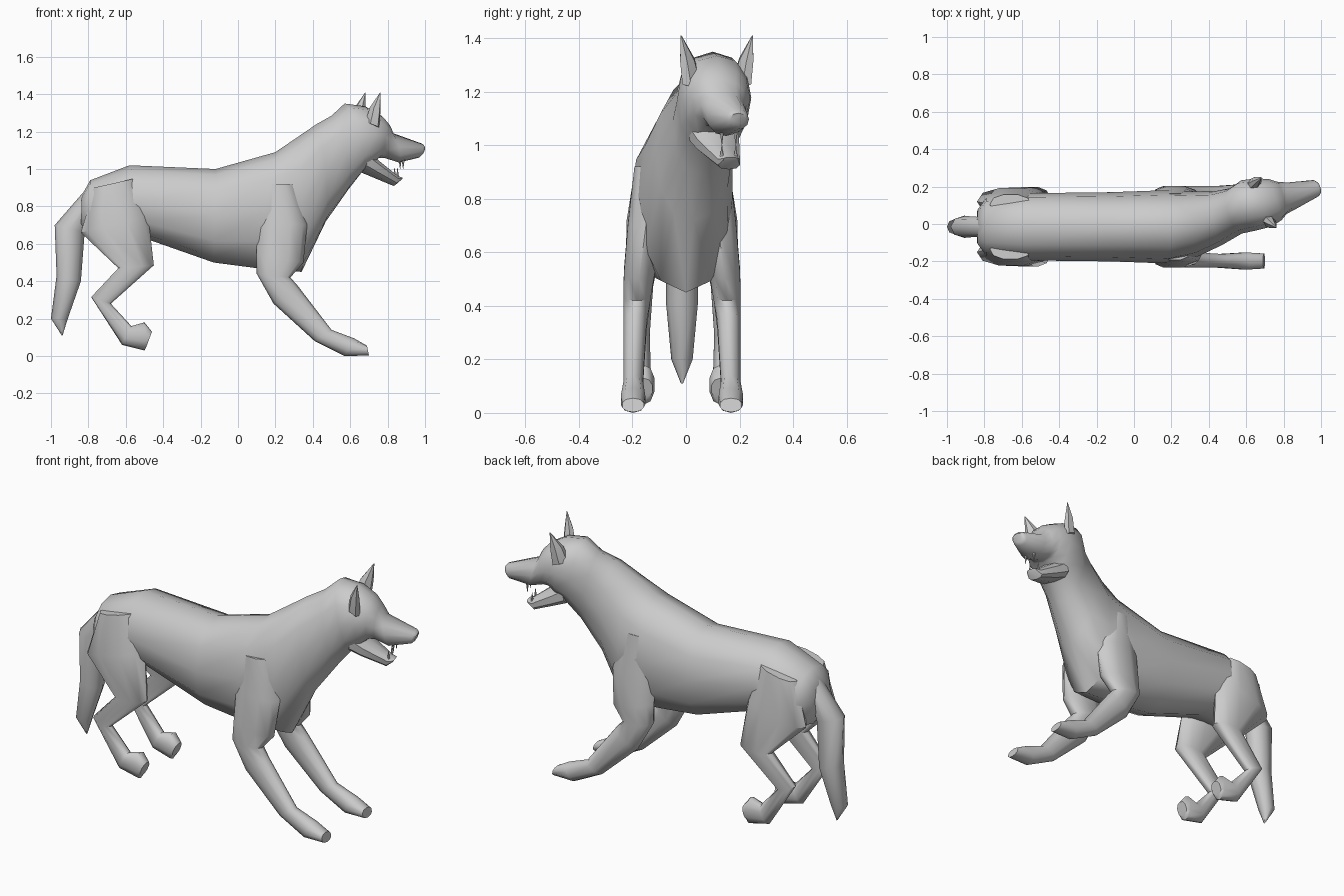
import bpy, bmesh, math

Y0 = -0.015  # body mid-plane


def loft(name, rings, sides=12, yaw=0.0, p=0.9, angle=50):
    """Each ring: (x, z) of one edge, (x, z) of the opposite edge, y centre, half width[, yaw]."""
    bm = bmesh.new()
    loops = []
    for r in rings:
        (ax, az), (bx, bz), y, hw = r[:4]
        w = math.radians(r[4] if len(r) > 4 else yaw)
        loop = []
        for i in range(sides):
            t = 2 * math.pi * i / sides
            c, s = (math.copysign(abs(v) ** p, v) if abs(v) > 1e-6 else 0.0
                    for v in (math.cos(t), math.sin(t)))
            k = (1 + c) / 2
            loop.append(bm.verts.new((bx + (ax - bx) * k - math.sin(w) * hw * s,
                                      y + math.cos(w) * hw * s,
                                      bz + (az - bz) * k)))
        loops.append(loop)
    for a, b in zip(loops, loops[1:]):
        for i in range(sides):
            j = (i + 1) % sides
            bm.faces.new((a[i], a[j], b[j], b[i]))
    bm.faces.new(loops[0])
    bm.faces.new(loops[-1])
    bmesh.ops.recalc_face_normals(bm, faces=bm.faces)
    me = bpy.data.meshes.new(name)
    bm.to_mesh(me)
    bm.free()
    ob = bpy.data.objects.new(name, me)
    bpy.context.collection.objects.link(ob)
    bpy.ops.object.select_all(action='DESELECT')
    ob.select_set(True)
    bpy.context.view_layer.objects.active = ob
    bpy.ops.object.shade_smooth_by_angle(angle=math.radians(angle))
    return ob


# Torso, neck, skull and upper jaw in one skin, head turned to the left
loft("body_and_head", [
    ((-0.835, 0.86), (-0.84, 0.70), Y0, 0.09),
    ((-0.79, 0.94), (-0.79, 0.62), Y0, 0.155),
    ((-0.58, 1.02), (-0.50, 0.63), Y0, 0.18),
    ((-0.12, 1.00), (-0.13, 0.50), Y0, 0.185),
    ((0.20, 1.09), (0.10, 0.47), Y0, 0.195),
    ((0.31, 1.165), (0.34, 0.45), 0.0, 0.175, 5),
    ((0.42, 1.24), (0.47, 0.72), 0.03, 0.145, 10),
    ((0.50, 1.285), (0.59, 0.89), 0.07, 0.125, 15),
    ((0.57, 1.35), (0.66, 0.98), 0.10, 0.14, 17),
    ((0.68, 1.335), (0.71, 1.02), 0.115, 0.135, 17),
    ((0.76, 1.29), (0.75, 1.06), 0.13, 0.115, 17),
    ((0.80, 1.245), (0.78, 1.06), 0.14, 0.09, 17),
    ((0.82, 1.195), (0.86, 1.035), 0.15, 0.075, 17),
    ((0.985, 1.135), (0.965, 1.06), 0.192, 0.045, 17),
    ((0.997, 1.12), (0.98, 1.075), 0.195, 0.03, 17),
])

# Open lower jaw
loft("lower_jaw", [
    ((0.68, 1.10), (0.65, 0.985), 0.105, 0.10),
    ((0.74, 1.05), (0.71, 0.96), 0.12, 0.085),
    ((0.85, 0.965), (0.83, 0.91), 0.16, 0.045),
    ((0.875, 0.955), (0.865, 0.94), 0.167, 0.03),
], sides=10, yaw=17, p=0.75, angle=35)

# Fangs: upper pair points down, lower pair points up
for side in (-1, 1):
    y = 0.16 + side * 0.026
    x = -side * 0.008
    for name, fx, base, tip in (("upper_fang", 0.875, 1.05, 1.0),
                                ("lower_fang", 0.845, 0.955, 1.005)):
        loft(name, [((x + fx + 0.008, base), (x + fx - 0.008, base), y, 0.008),
                    ((x + fx + 0.001, tip), (x + fx - 0.001, tip), y, 0.001)], sides=6)

# Pointed ears, the left one set back by the head turn
for name, dx, yc, s in (("right_ear", 0, 0, 1), ("left_ear", -0.08, 0.23, -1)):
    loft(name, [
        ((0.755 + dx, 1.22), (0.68 + dx, 1.25), yc + s * 0.02, 0.04),
        ((0.762 + dx, 1.31), (0.705 + dx, 1.33), yc + s * 0.005, 0.032),
        ((0.763 + dx, 1.41), (0.760 + dx, 1.41), yc - s * 0.018, 0.002),
    ], sides=6, yaw=17 * s, angle=35)

# Legs, front edge then back edge of each ring
front = [
    ((0.30, 0.92), (0.14, 0.92), 0.13, 0.05),
    ((0.37, 0.70), (0.10, 0.72), 0.135, 0.07),
    ((0.35, 0.50), (0.10, 0.55), 0.16, 0.06),
    ((0.28, 0.42), (0.10, 0.44), 0.168, 0.053),
    ((0.32, 0.375), (0.19, 0.28), 0.175, 0.045),
    ((0.50, 0.14), (0.41, 0.08), 0.182, 0.038),
    ((0.62, 0.095), (0.57, 0.0), 0.183, 0.048),
    ((0.69, 0.055), (0.70, 0.003), 0.183, 0.042),
]
hind = [
    ((-0.55, 0.95), (-0.77, 0.90), 0.12, 0.055),
    ((-0.48, 0.75), (-0.84, 0.66), 0.135, 0.075),
    ((-0.45, 0.485), (-0.64, 0.47), 0.16, 0.055),
    ((-0.68, 0.28), (-0.785, 0.315), 0.155, 0.036),
    ((-0.57, 0.16), (-0.62, 0.06), 0.15, 0.036),
    ((-0.50, 0.18), (-0.50, 0.03), 0.145, 0.044),
    ((-0.46, 0.13), (-0.49, 0.05), 0.145, 0.036),
]
for side, label in ((-1, "right"), (1, "left")):
    for part, rings in (("front_leg", front), ("hind_leg", hind)):
        loft(f"{label}_{part}", [(a, b, Y0 + side * y, w) for a, b, y, w in rings],
             sides=10)

# Hanging tail
loft("tail", [
    ((-0.78, 0.93), (-0.80, 0.78), Y0, 0.05),
    ((-0.98, 0.70), (-0.82, 0.66), Y0, 0.058),
    ((-0.97, 0.43), (-0.84, 0.40), Y0, 0.06),
    ((-1.00, 0.20), (-0.91, 0.20), Y0, 0.04),
    ((-0.942, 0.11), (-0.938, 0.11), Y0, 0.004),
], sides=8)
